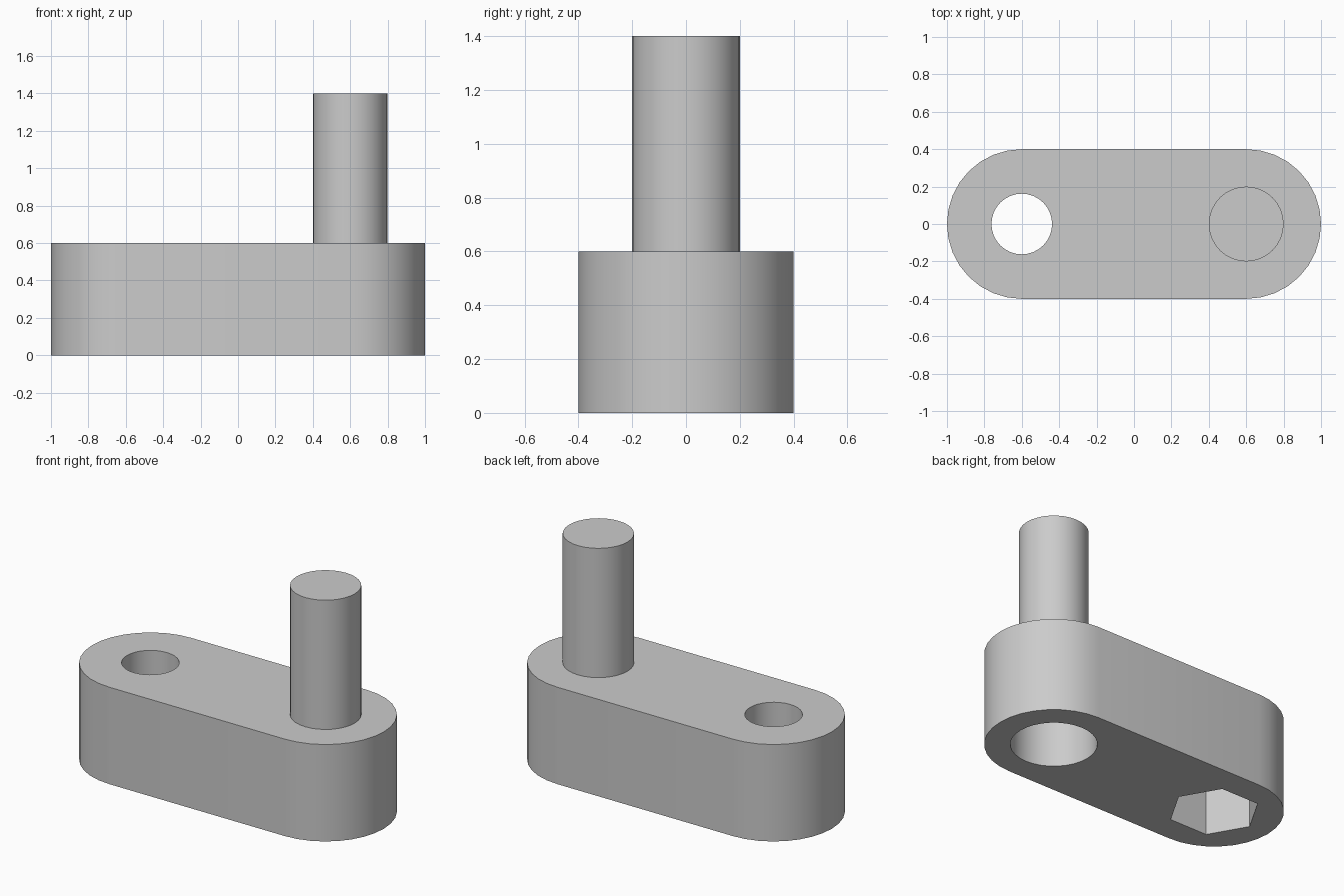
import bpy, bmesh, math

SEGMENTS = 32
ARM = 0.6      # distance of each end axis from the centre
HEIGHT = 0.6   # thickness of the crank plate

if "Cube" in bpy.data.objects:
    bpy.data.objects.remove(bpy.data.objects["Cube"])

grey = bpy.data.materials.new("plain grey")
grey.use_nodes = True
grey.diffuse_color = (0.6, 0.6, 0.6, 1)
grey.node_tree.nodes["Principled BSDF"].inputs["Base Color"].default_value = grey.diffuse_color


def arc(cx, radius, start, sweep, steps):
    """Points on an arc centred on the x axis."""
    return [(cx + radius * math.cos(start + sweep * i / steps),
             radius * math.sin(start + sweep * i / steps)) for i in range(steps + 1)]


def ring(cx, radius, sides):
    return arc(cx, radius, 0, math.tau, sides)[:-1]


def prism(name, outline, bottom, top):
    """Extrude a closed outline between two heights."""
    bm = bmesh.new()
    base = bm.faces.new([bm.verts.new((x, y, bottom)) for x, y in outline])
    moved = bmesh.ops.extrude_face_region(bm, geom=[base])["geom"]
    bmesh.ops.translate(bm, vec=(0, 0, top - bottom),
                        verts=[v for v in moved if isinstance(v, bmesh.types.BMVert)])
    bmesh.ops.recalc_face_normals(bm, faces=bm.faces)
    mesh = bpy.data.meshes.new(name)
    bm.to_mesh(mesh)
    bm.free()
    mesh.materials.append(grey)
    obj = bpy.data.objects.new(name, mesh)
    bpy.context.collection.objects.link(obj)
    return obj


def activate(obj):
    bpy.ops.object.select_all(action="DESELECT")
    obj.select_set(True)
    bpy.context.view_layer.objects.active = obj


def cut(obj, cutter):
    cutter.hide_render = True
    mod = obj.modifiers.new("cut", "BOOLEAN")
    mod.operation, mod.solver, mod.object = "DIFFERENCE", "EXACT", cutter
    activate(obj)
    bpy.ops.object.modifier_apply(modifier=mod.name)
    bpy.data.objects.remove(cutter)


# Rounded crank plate
half = SEGMENTS // 2
outline = (arc(ARM, 0.4, -math.pi / 2, math.pi, half)
           + arc(-ARM, 0.4, math.pi / 2, math.pi, half))
plate = prism("crank_plate", outline, 0, HEIGHT)

# Through hole with a hexagonal nut pocket below, and a blind socket under the peg
cut(plate, prism("bolt_hole", ring(-ARM, 0.162, SEGMENTS), -0.1, HEIGHT + 0.1))
cut(plate, prism("nut_pocket", ring(-ARM, 0.265, 6), -0.1, 0.4))
cut(plate, prism("peg_socket", ring(ARM, 0.25, SEGMENTS), -0.1, 0.4))

# Upright peg
peg = prism("peg", ring(ARM, 0.2, SEGMENTS), HEIGHT - 0.02, 1.4)

for part in (plate, peg):
    activate(part)
    bpy.ops.object.shade_smooth_by_angle(angle=math.radians(30))
